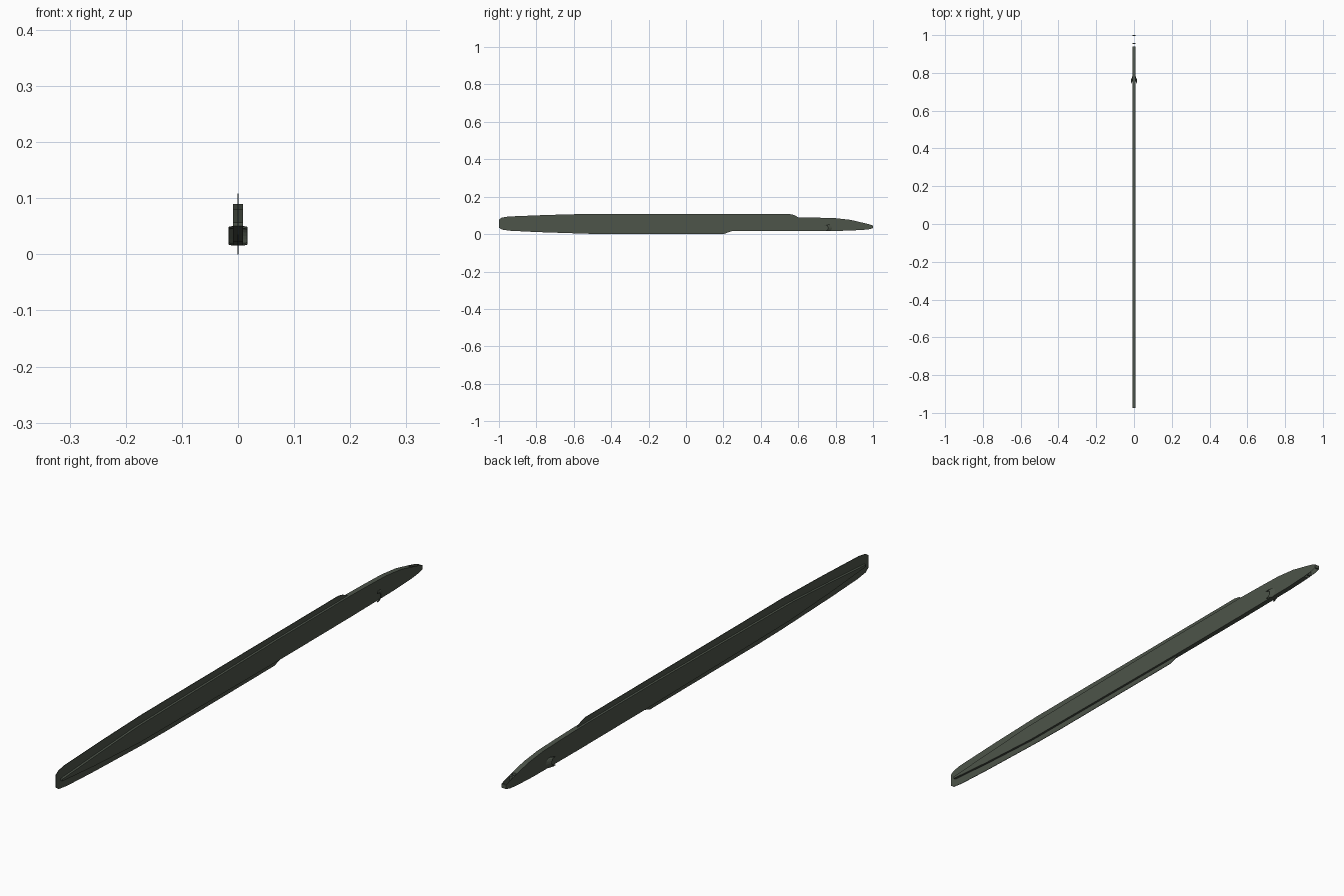
import bpy, bmesh, math

if "Cube" in bpy.data.objects:
    bpy.data.objects.remove(bpy.data.objects["Cube"])

steel = bpy.data.materials.new("dark olive grey")
steel.diffuse_color = (0.075, 0.090, 0.068, 1)
steel.use_nodes = True
steel.node_tree.nodes["Principled BSDF"].inputs["Base Color"].default_value = steel.diffuse_color


def finish(name, bm):
    bmesh.ops.recalc_face_normals(bm, faces=bm.faces)
    me = bpy.data.meshes.new(name)
    bm.to_mesh(me)
    bm.free()
    me.materials.append(steel)
    ob = bpy.data.objects.new(name, me)
    bpy.context.collection.objects.link(ob)
    return ob


def prism(name, profile, x0, x1):
    """Extrude a side outline of (y, z) points from x0 to x1."""
    bm = bmesh.new()
    face = bm.faces.new([bm.verts.new((x0, y, z)) for y, z in profile])
    ext = bmesh.ops.extrude_face_region(bm, geom=[face])
    verts = [v for v in ext["geom"] if isinstance(v, bmesh.types.BMVert)]
    bmesh.ops.translate(bm, verts=verts, vec=(x1 - x0, 0, 0))
    return finish(name, bm)


W = 0.009  # half width of the core

# Thin full-height blade
prism("blade_plate", [
    (-1, 0.035), (-0.985, 0.024), (-0.94, 0.018), (-0.80, 0.011), (-0.53, 0.002),
    (-0.40, 0.0), (0.20, 0.0), (0.25, 0.018), (0.30, 0.03), (0.62, 0.08),
    (0.60, 0.090), (0.575, 0.103), (0.55, 0.108), (-0.53, 0.108), (-0.75, 0.102),
    (-0.95, 0.094), (-0.985, 0.088), (-1, 0.078)], -0.001, 0.001)

# Thick core tapering to the blade tip and running into the grip
prism("core_and_grip", [
    (-0.975, 0.050), (-0.80, 0.036), (-0.55, 0.022), (0.25, 0.016), (0.60, 0.016),
    (0.85, 0.018), (0.94, 0.022), (0.94, 0.062), (0.88, 0.076), (0.80, 0.085),
    (0.70, 0.088), (0.60, 0.090), (0.20, 0.090), (-0.57, 0.081), (-0.80, 0.068),
    (-0.975, 0.057)], -W, W)

# Side plates closing the grip end
for side, s in (("left", -1), ("right", 1)):
    prism("grip_end_plate_" + side, [
        (0.94, 0.022), (0.98, 0.026), (1.0, 0.032), (1.0, 0.045), (0.985, 0.051),
        (0.94, 0.062)], s * W, s * (W - 0.001))

# Cross bars between the end plates
prism("grip_end_bar", [(0.996, 0.032), (1, 0.032), (1, 0.045), (0.996, 0.046)], -W, W)
prism("grip_inner_bar", [(0.952, 0.023), (0.957, 0.024), (0.957, 0.057), (0.952, 0.059)], -W, W)

# Flared half-ring lugs on both sides of the grip
for side, s in (("left", -1), ("right", 1)):
    bm = bmesh.new()
    rows = []
    for i in range(9):
        a = math.radians(-110 + 220 * i / 8)
        c, d = math.cos(a), math.sin(a)
        rows.append([bm.verts.new((s * x, y + r * c, 0.033 + r * d))
                     for x, y, r in ((W - 0.001, 0.765, 0.018), (0.017, 0.745, 0.016),
                                     (0.016, 0.745, 0.013), (W - 0.001, 0.763, 0.014))])
    for a, b in zip(rows, rows[1:]):
        for k in range(4):
            bm.faces.new((a[k], a[(k + 1) % 4], b[(k + 1) % 4], b[k]))
    bm.faces.new(rows[0])
    bm.faces.new(rows[-1])
    finish("grip_lug_" + side, bm)
